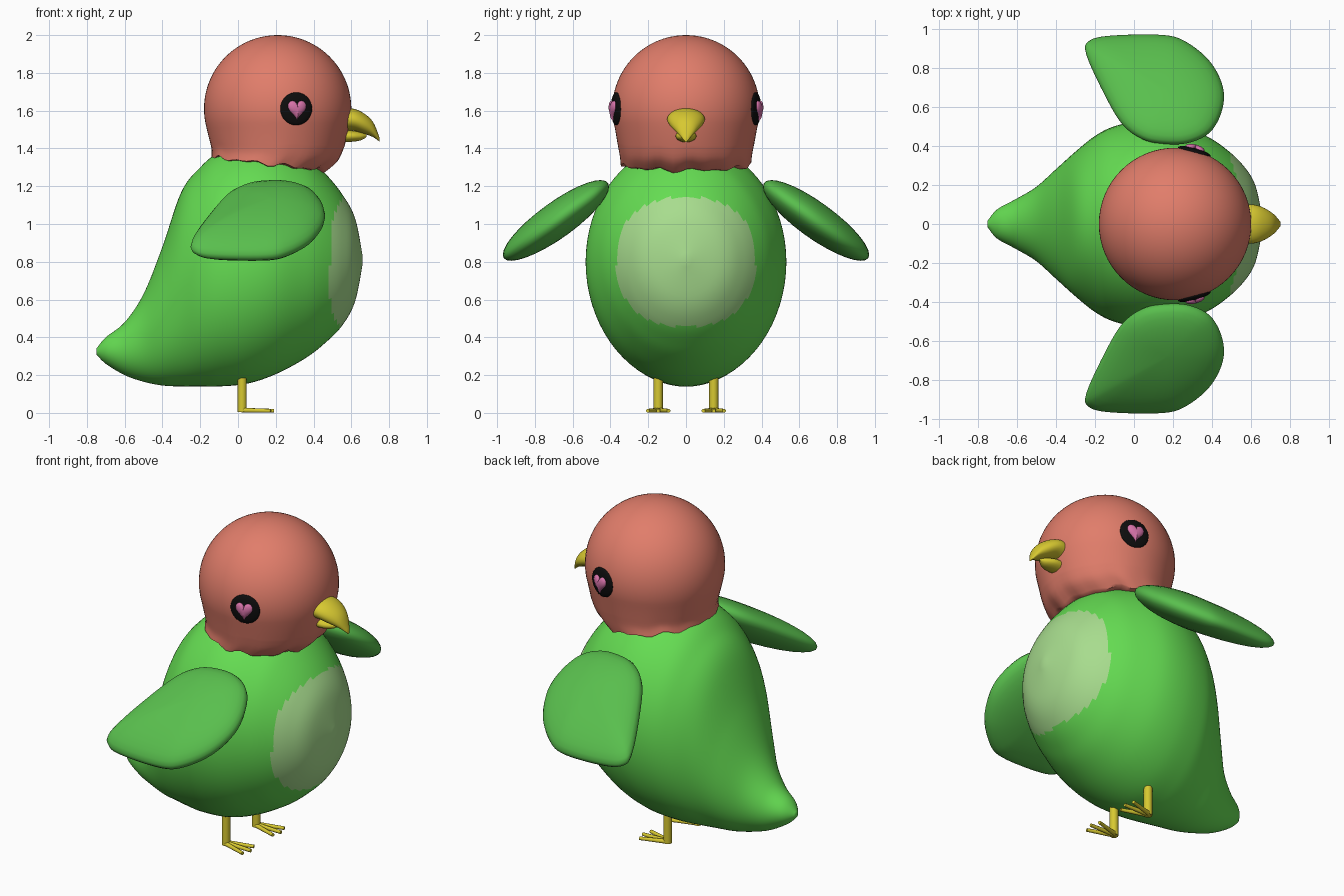
import bpy, bmesh
from math import sin, cos, pi, radians
from mathutils import Vector, Matrix

cube = bpy.data.objects.get("Cube")
if cube:
    bpy.data.objects.remove(cube, do_unlink=True)


def material(name, rgb):
    m = bpy.data.materials.new(name)
    m.use_nodes = True
    m.diffuse_color = (*rgb, 1)
    node = next(n for n in m.node_tree.nodes if n.type == "BSDF_PRINCIPLED")
    node.inputs["Base Color"].default_value = (*rgb, 1)
    node.inputs["Roughness"].default_value = 0.7
    return m


GREEN = material("body green", (0.13, 0.72, 0.085))
WING = material("wing green", (0.10, 0.52, 0.075))
PALE = material("pale belly green", (0.39, 0.72, 0.27))
CORAL = material("coral head", (0.75, 0.205, 0.145))
YELLOW = material("beak yellow", (0.68, 0.58, 0.03))
BLACK = material("eye black", (0.004, 0.004, 0.004))
PINK = material("heart pink", (0.68, 0.17, 0.40))


def spline(rows, steps, closed=False):
    """Smooth curve through rows of numbers (Catmull-Rom)."""
    n, out = len(rows), []
    pick = (lambda i: rows[i % n]) if closed else (lambda i: rows[min(max(i, 0), n - 1)])
    for i in range(n if closed else n - 1):
        quads = list(zip(pick(i - 1), pick(i), pick(i + 1), pick(i + 2)))
        for k in range(steps):
            t = k / steps
            out.append([b + 0.5 * t * (c - a + t * (2 * a - 5 * b + 4 * c - d
                        + t * (3 * (b - c) + d - a))) for a, b, c, d in quads])
    if not closed:
        out.append(list(rows[-1]))
    return out


def loft(name, rings, mats, angle=50, rule=None):
    """Skin a list of equal rings and close both ends."""
    bm = bmesh.new()
    vs = [[bm.verts.new(p) for p in ring] for ring in rings]
    n = len(vs[0])
    for a, b in zip(vs, vs[1:]):
        for i in range(n):
            j = (i + 1) % n
            bm.faces.new((a[i], a[j], b[j], b[i]))
    bm.faces.new(vs[0])
    bm.faces.new(vs[-1])
    bmesh.ops.recalc_face_normals(bm, faces=bm.faces)
    for f in bm.faces:
        f.smooth = True
        if rule and rule(f.calc_center_median()):
            f.material_index = 1
    me = bpy.data.meshes.new(name)
    bm.to_mesh(me)
    bm.free()
    for m in mats:
        me.materials.append(m)
    me.set_sharp_from_angle(angle=radians(angle))
    ob = bpy.data.objects.new(name, me)
    bpy.context.scene.collection.objects.link(ob)
    return ob


def turn(n):
    return [2 * pi * i / n for i in range(n)]


def along_x(name, rows, mats, steps, n, rule=None):
    """Elliptical sections along x: (x, bottom, top, half width)."""
    rings = [[(x, w * cos(a), (lo + hi) / 2 + (hi - lo) / 2 * sin(a)) for a in turn(n)]
             for x, lo, hi, w in spline(rows, steps)]
    return loft(name, rings, mats, rule=rule)


def pillow(name, outline, centre, thick, place, mat):
    """Rounded cushion over an outline; place maps (u, v, height) to space."""
    cu, cv = centre
    rings = []
    for k in range(17):
        t = 0.03 + (pi - 0.06) * k / 16
        rings.append([place(cu + (u - cu) * sin(t), cv + (v - cv) * sin(t), thick * cos(t))
                      for u, v in outline])
    return loft(name, rings, [mat], 75)


def rod(name, a, b, r0, r1, n=12):
    a, b = Vector(a), Vector(b)
    q = (b - a).to_track_quat("Z", "Y")
    rings = [[p + q @ Vector((r * cos(t), r * sin(t), 0)) for t in turn(n)]
             for p, r in ((a, r0), (b, r1))]
    return loft(name, rings, [YELLOW])


# Body with tapering tail and pale belly patch
body = [(-.75, .31, .34, .015), (-.70, .26, .40, .075), (-.6, .20, .48, .13),
        (-.5, .165, .63, .19), (-.4, .145, .88, .28), (-.3, .14, 1.17, .37),
        (-.2, .14, 1.30, .45), (-.1, .14, 1.38, .50), (.05, .155, 1.43, .53),
        (.2, .205, 1.42, .52), (.35, .285, 1.36, .46), (.45, .36, 1.28, .40),
        (.55, .46, 1.16, .31), (.62, .59, 1.03, .20), (.66, .79, .83, .015)]
along_x("body", body, [GREEN, PALE], 7, 72,
        lambda c: c.x > .3 and abs(c.y / .37) ** 2.3 + abs((c.z - .8) / .345) ** 2.3 < 1)

# Head: round crown running down into a slightly ragged collar
rows = [(1.61 + .39 * sin(a), .21, .39 * cos(a), .39 * cos(a), 0)
        for a in (radians(89 - 4 * k) for k in range(27))]
rows += spline([(1.43, .207, .358, .362, .04), (1.37, .195, .335, .35, .08),
                (1.32, .16, .30, .345, .118)], 4)
rows.append((1.315, .16, .26, .29, .118))
rings = []
for z, cx, rx, ry, tilt in rows:
    ring = []
    for a in turn(64):
        x = cx + rx * cos(a)
        ragged = .06 * tilt * (sin(9 * a) + sin(14 * a + 1))
        ring.append((x, ry * sin(a), z - tilt * (x - .15) + ragged))
    rings.append(ring)
loft("head", rings, [CORAL])

# Beak
along_x("upper_beak", [(.52, 1.49, 1.61, .09), (.6, 1.495, 1.612, .1), (.66, 1.48, 1.59, .085),
                       (.715, 1.46, 1.54, .05), (.75, 1.435, 1.455, .01)], [YELLOW], 5, 28)
along_x("lower_beak", [(.52, 1.43, 1.5, .05), (.6, 1.435, 1.495, .055), (.65, 1.443, 1.485, .035),
                       (.68, 1.46, 1.475, .008)], [YELLOW], 5, 20)

wing = spline([(.15, .41), (.04, .435), (-.06, .51), (-.15, .66), (-.245, .87), (-.225, .94),
               (-.1, .965), (.15, .967), (.27, .93), (.39, .83), (.455, .70), (.45, .58),
               (.39, .47), (.28, .415)], 5, True)
disc = [(.087 * cos(a), .087 * sin(a)) for a in turn(32)]
heart = [(.05 * sin(a) ** 3,
          (13 * cos(a) - 5 * cos(2 * a) - 2 * cos(3 * a) - cos(4 * a)) * .0036)
         for a in turn(40)]

for side, label in ((1, "left"), (-1, "right")):
    # Wing sloping down and outwards
    pillow(label + "_wing", wing, (.17, .68), .115,
           lambda u, v, h: (u, side * v, 1.19 - .64 * (v - .42) + h), WING)

    # Eye disc and raised heart, both square to the head surface
    out = Vector((.10, side * .377, 0)).normalized()
    frame = Matrix((out.cross(Vector((0, 0, 1))), (0, 0, 1), out)).transposed()

    def on_head(distance):
        base = Vector((.21, 0, 1.61)) + out * distance
        return lambda u, v, h: base + frame @ Vector((u, v, h))

    pillow(label + "_eye", disc, (0, 0), .02, on_head(.382), BLACK)
    pillow(label + "_eye_heart", heart, (0, 0), .02, on_head(.40), PINK)

    # Leg and toes
    y = side * .147
    rod(label + "_leg", (.022, y, .005), (.022, y, .22), .024, .024, 16)
    for i, spread in enumerate((-.055, 0, .055)):
        rod(f"{label}_toe_{i + 1}", (.02, y + spread * .15, .014),
            (.19 - abs(spread) * .3, y + spread, .011), .013, .010)
